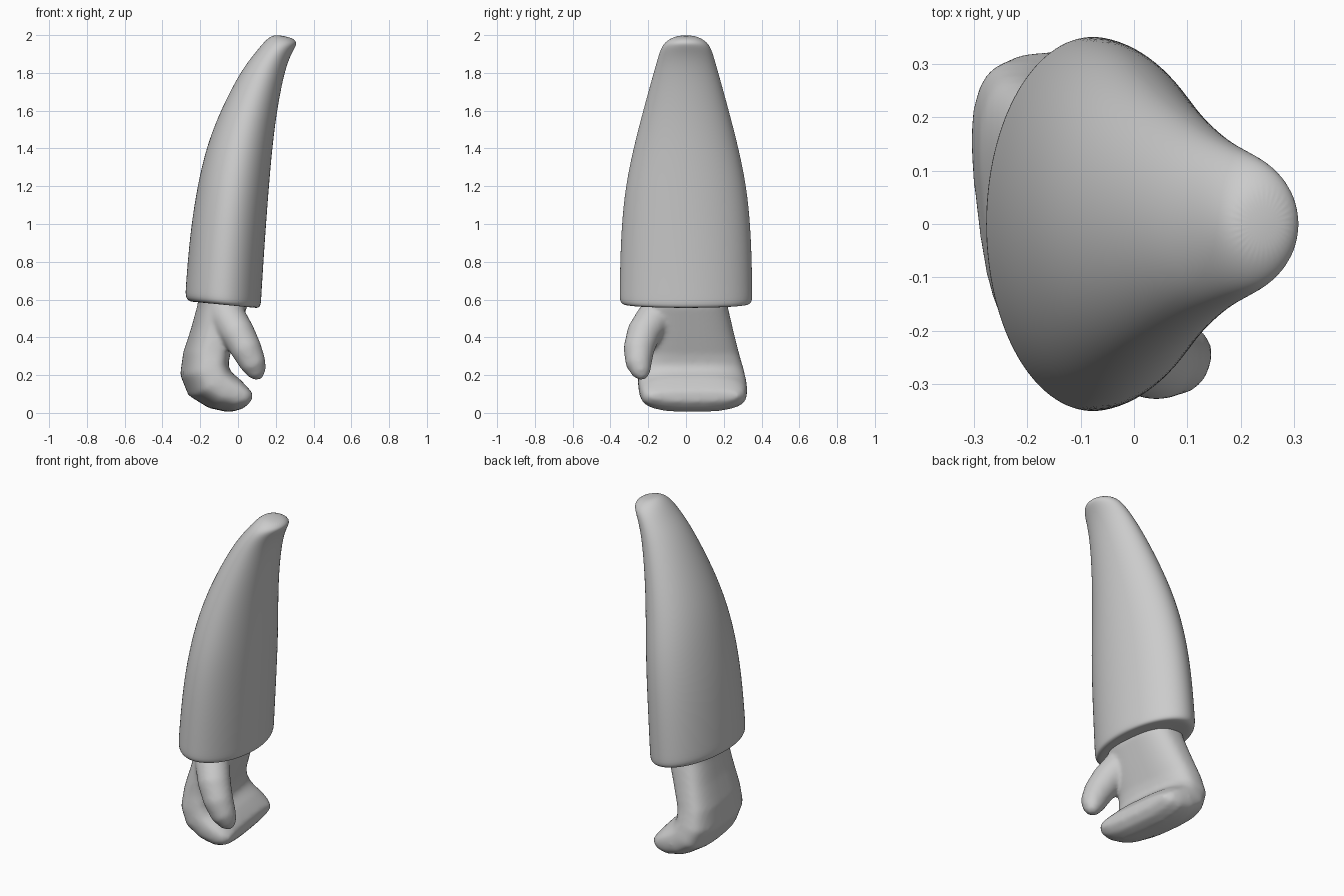
import bpy, bmesh, math
from mathutils import Vector


def spow(v, e):
    return math.copysign(abs(v) ** e, v)


def ring(center, u, v, n=32, power=2.0):
    # superellipse spanned by the half-axis vectors u and v
    pts = []
    for i in range(n):
        a = 2 * math.pi * i / n
        pts.append(center + u * spow(math.cos(a), 2 / power) + v * spow(math.sin(a), 2 / power))
    return pts


def loft(bm, rings):
    rows = [[bm.verts.new(p) for p in r] for r in rings]
    n = len(rows[0])
    for a, b in zip(rows, rows[1:]):
        for i in range(n):
            j = (i + 1) % n
            bm.faces.new((a[i], a[j], b[j], b[i]))
    bm.faces.new(rows[0][::-1])
    bm.faces.new(rows[-1])


def finish(bm, name):
    bmesh.ops.recalc_face_normals(bm, faces=bm.faces)
    me = bpy.data.meshes.new(name)
    bm.to_mesh(me)
    bm.free()
    for p in me.polygons:
        p.use_smooth = True
    ob = bpy.data.objects.new(name, me)
    bpy.context.collection.objects.link(ob)
    return ob


# Sleeve: x left, z left, x right, z right, half width in y
sleeve = [
    (-0.20, 0.588, 0.05, 0.563, 0.26), (-0.255, 0.586, 0.10, 0.553, 0.328),
    (-0.280, 0.61, 0.122, 0.562, 0.353), (-0.278, 0.66, 0.124, 0.61, 0.353),
    (-0.265, 0.83, 0.135, 0.79, 0.350), (-0.245, 1.02, 0.148, 0.98, 0.342),
    (-0.212, 1.22, 0.163, 1.18, 0.322), (-0.165, 1.42, 0.180, 1.38, 0.280),
    (-0.085, 1.62, 0.203, 1.58, 0.228), (0.015, 1.81, 0.242, 1.79, 0.172),
    (0.085, 1.90, 0.276, 1.89, 0.145), (0.130, 1.955, 0.307, 1.942, 0.125),
    (0.165, 1.99, 0.312, 1.963, 0.092), (0.20, 2.003, 0.285, 1.988, 0.045),
]
bm = bmesh.new()
rows = []
for xl, zl, xr, zr, w in sleeve:
    l, r = Vector((xl, 0, zl)), Vector((xr, 0, zr))
    rows.append(ring((l + r) / 2, (r - l) / 2, Vector((0, w, 0))))
loft(bm, rows)
ob = finish(bm, "sleeve")
sub = ob.modifiers.new("Subdivision", 'SUBSURF')
sub.levels = sub.render_levels = 2

# Mitten: curled palm, as outer (x, z), inner (x, z), y min, y max
palm = [
    (-0.20, 0.68, 0.04, 0.68, -0.20, 0.20), (-0.215, 0.57, 0.035, 0.56, -0.215, 0.22),
    (-0.245, 0.45, -0.015, 0.42, -0.225, 0.25), (-0.285, 0.32, -0.055, 0.31, -0.235, 0.28),
    (-0.30, 0.20, -0.065, 0.255, -0.25, 0.305), (-0.255, 0.09, -0.055, 0.225, -0.255, 0.32),
    (-0.15, 0.025, -0.035, 0.205, -0.25, 0.325), (-0.05, 0.003, -0.01, 0.185, -0.24, 0.322),
    (0.015, 0.022, 0.022, 0.15, -0.225, 0.31), (0.05, 0.06, 0.05, 0.115, -0.19, 0.28),
]
bm = bmesh.new()
rows = []
for xo, zo, xi, zi, y0, y1 in palm:
    o, i = Vector((xo, 0, zo)), Vector((xi, 0, zi))
    c = (o + i) / 2
    c.y = (y0 + y1) / 2
    rows.append([p + Vector((-0.12 * (p.y - 0.06), 0, 0.05 * p.y * p.y))
                 for p in ring(c, (i - o) / 2, Vector((0, (y1 - y0) / 2, 0)), 40, 2.8)])
loft(bm, rows)

# Thumb: tapered loft along a bent path, x, y, z, radius
thumb = [(-0.09, -0.12, 0.58, 0.08), (-0.05, -0.17, 0.50, 0.095), (0.0, -0.225, 0.42, 0.09),
         (0.045, -0.25, 0.335, 0.082), (0.08, -0.25, 0.26, 0.070), (0.10, -0.235, 0.21, 0.05),
         (0.11, -0.225, 0.18, 0.022)]
rows = []
for k, (x, y, z, r) in enumerate(thumb):
    a, b = thumb[max(k - 1, 0)], thumb[min(k + 1, len(thumb) - 1)]
    t = (Vector(b[:3]) - Vector(a[:3])).normalized()
    u = Vector((0, 1, 0)).cross(t).normalized()
    rows.append(ring(Vector((x, y, z)), u * r, t.cross(u) * r, 24))
loft(bm, rows)
ob = finish(bm, "mitten_hand")
rm = ob.modifiers.new("Fuse", 'REMESH')
rm.mode = 'VOXEL'
rm.voxel_size = 0.012
rm.use_smooth_shade = True
sm = ob.modifiers.new("Soften", 'SMOOTH')
sm.factor = 0.5
sm.iterations = 10
